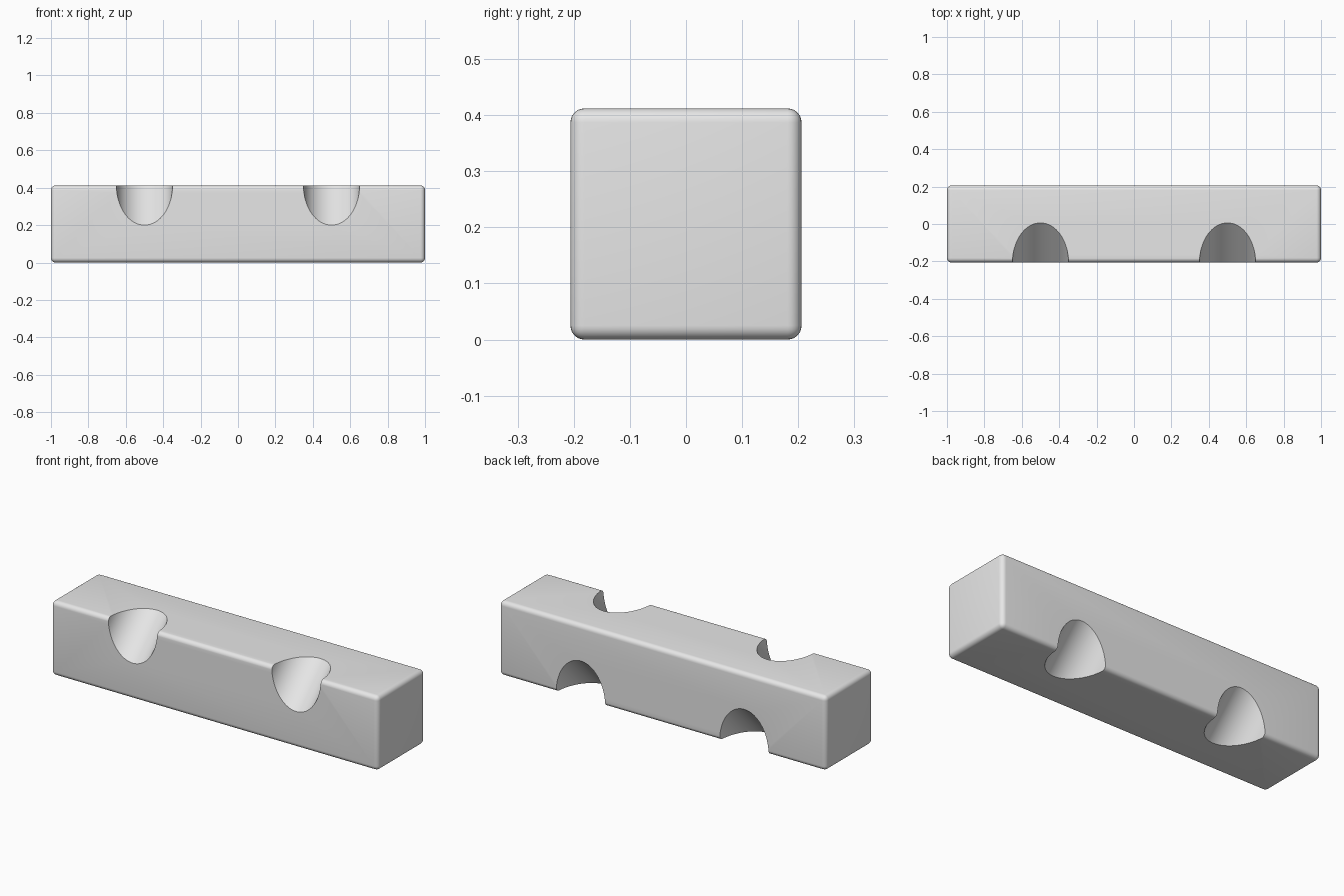
import bpy
import math

cube = bpy.data.objects.get("Cube")
if cube:
    bpy.data.objects.remove(cube, do_unlink=True)

LENGTH, SIDE = 2.0, 0.412
NOTCH_RADIUS, NOTCH_X = 0.15, 0.5

grey = bpy.data.materials.new("light_grey")
grey.use_nodes = True
grey.diffuse_color = (0.8, 0.8, 0.8, 1)
grey.node_tree.nodes["Principled BSDF"].inputs["Base Color"].default_value = grey.diffuse_color

# Square bar with rounded edges
bpy.ops.mesh.primitive_cube_add(size=1, location=(0, 0, SIDE / 2))
bar = bpy.context.object
bar.name = "notched_bar"
bar.scale = (LENGTH, SIDE, SIDE)
bpy.ops.object.transform_apply(location=False, rotation=False, scale=True)
bar.data.materials.append(grey)
bevel = bar.modifiers.new("rounded_edges", 'BEVEL')
bevel.width = 0.025
bevel.segments = 6


def cut_notch(name, x, y, z):
    """Round notch running diagonally across a long edge."""
    bpy.ops.mesh.primitive_cylinder_add(
        vertices=64, radius=NOTCH_RADIUS, depth=1.2,
        location=(x, y, z), rotation=(-math.pi / 4, 0, 0))
    cutter = bpy.context.object
    cutter.name = name
    cutter.data.materials.append(grey)
    cutter.hide_render = True
    cut = bar.modifiers.new(name, 'BOOLEAN')
    cut.operation = 'DIFFERENCE'
    cut.solver = 'EXACT'
    cut.object = cutter
    return cutter


# Notches on the upper front edge and the lower back edge
cutters = []
for side, x in (("left", NOTCH_X), ("right", -NOTCH_X)):
    cutters.append(cut_notch(f"front_{side}_notch_cutter", x, -SIDE / 2, SIDE))
    cutters.append(cut_notch(f"back_{side}_notch_cutter", x, SIDE / 2, 0))

# Bake the cuts, then drop the cutters
bpy.ops.object.select_all(action='DESELECT')
bar.select_set(True)
bpy.context.view_layer.objects.active = bar
for modifier in list(bar.modifiers):
    bpy.ops.object.modifier_apply(modifier=modifier.name)
for cutter in cutters:
    bpy.data.objects.remove(cutter, do_unlink=True)

bpy.ops.object.shade_smooth_by_angle(angle=math.radians(30))
